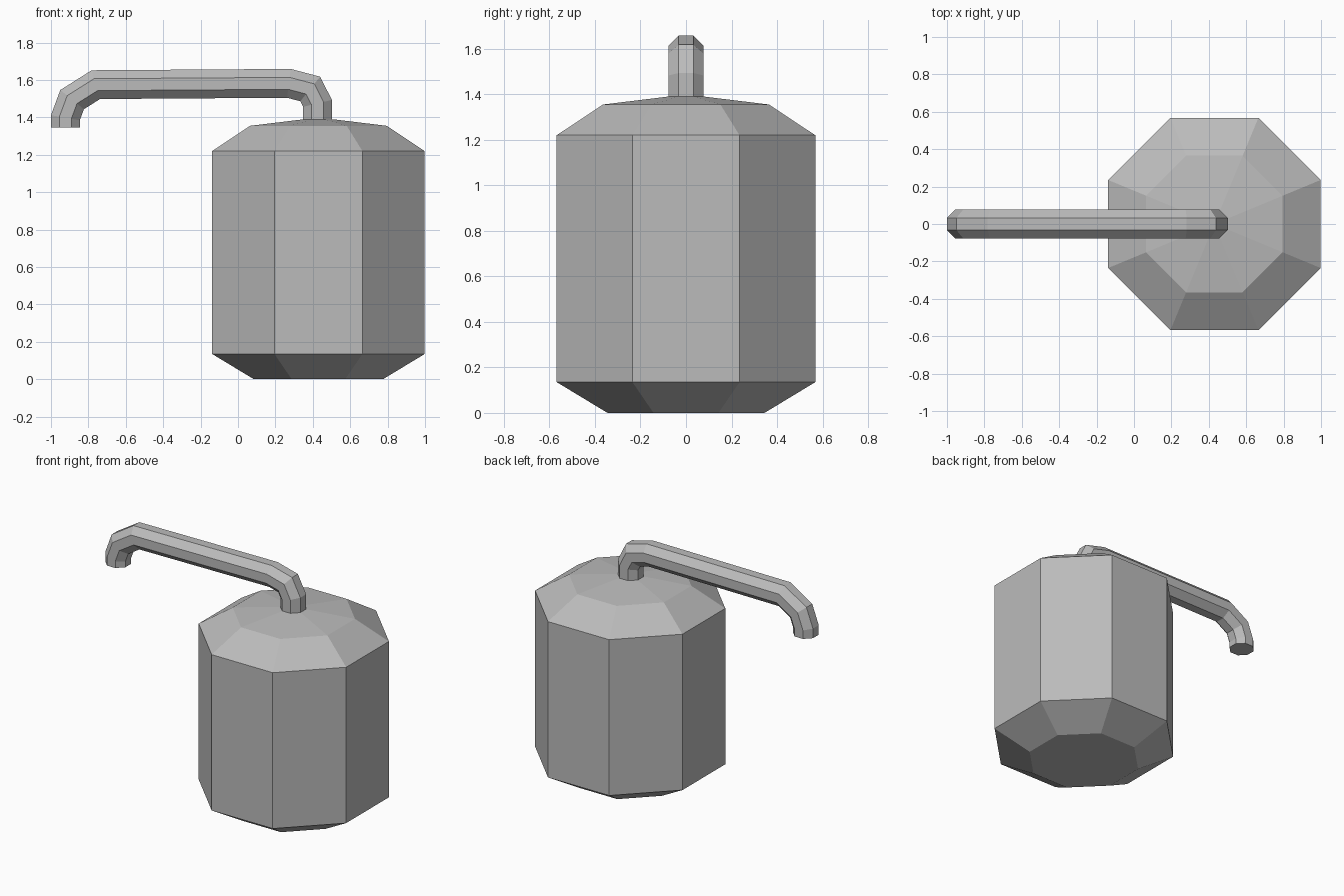
import bpy, bmesh, math
from mathutils import Vector

if "Cube" in bpy.data.objects:
    bpy.data.objects.remove(bpy.data.objects["Cube"])

grey = bpy.data.materials.new("light grey")
grey.diffuse_color = (0.5, 0.5, 0.5, 1)
grey.use_nodes = True
grey.node_tree.nodes["Principled BSDF"].inputs["Base Color"].default_value = grey.diffuse_color
SIDES = 8


def loft(name, rings):
    """Skin a list of rings (lists of points) and cap both ends."""
    bm = bmesh.new()
    loops = [[bm.verts.new(p) for p in ring] for ring in rings]
    for a, b in zip(loops, loops[1:]):
        for i in range(SIDES):
            j = (i + 1) % SIDES
            bm.faces.new((a[i], a[j], b[j], b[i]))
    bm.faces.new(loops[0])
    bm.faces.new(loops[-1])
    bmesh.ops.recalc_face_normals(bm, faces=bm.faces)
    mesh = bpy.data.meshes.new(name)
    bm.to_mesh(mesh)
    bm.free()
    mesh.materials.append(grey)
    bpy.context.collection.objects.link(bpy.data.objects.new(name, mesh))


def octagon(apothem):
    """Corner offsets of an octagon with flat sides facing the axes."""
    r = apothem / math.cos(math.pi / SIDES)
    angles = [math.tau * (i + 0.5) / SIDES for i in range(SIDES)]
    return [(r * math.cos(a), r * math.sin(a)) for a in angles]


# Tank: octagonal body with bevelled bottom and shallow domed top
profile = [(0.345, 0), (0.568, 0.135), (0.568, 1.22), (0.365, 1.355), (0.078, 1.39)]
loft("tank", [[(0.43 + x, y, z) for x, y in octagon(r)] for r, z in profile])

# Spout: octagonal tube swept along a bent path with mitred corners
path = [Vector((x, 0, z)) for x, z in [
    (0.425, 1.37), (0.425, 1.475), (0.386, 1.552), (0.272, 1.582),
    (-0.76, 1.575), (-0.887, 1.495), (-0.923, 1.398), (-0.923, 1.345)]]
rings = []
for i, p in enumerate(path):
    d_in = (p - path[max(i - 1, 0)]).normalized()
    d_out = (path[min(i + 1, len(path) - 1)] - p).normalized()
    tangent = (d_in + d_out).normalized()
    side = Vector((tangent.z, 0, -tangent.x))
    stretch = 1 / tangent.dot(d_out if i == 0 else d_in)
    rings.append([p + side * u * stretch + Vector((0, v, 0)) for u, v in octagon(0.077)])
loft("spout", rings)
